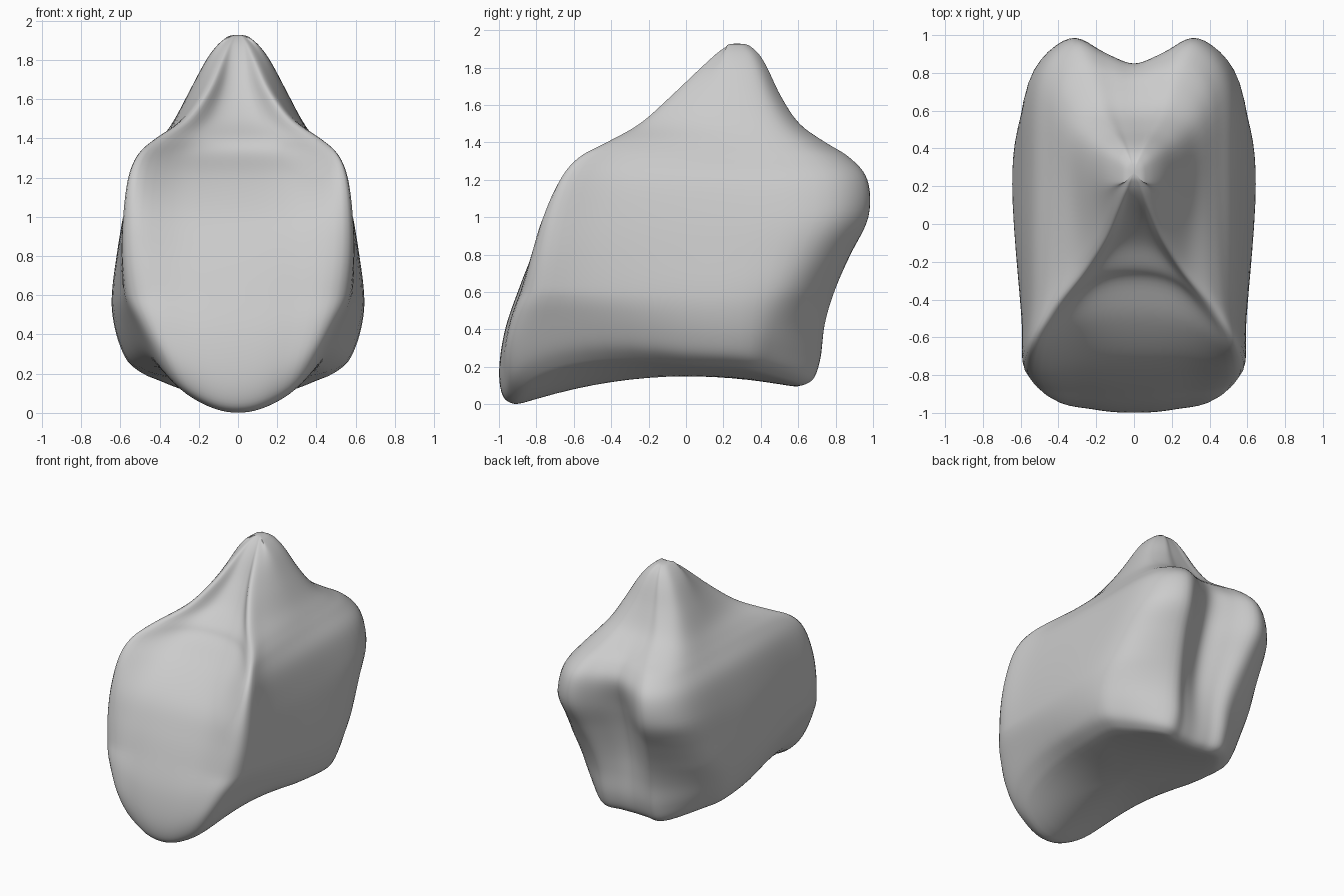
import bpy
import bmesh

cube = bpy.data.objects.get("Cube")
if cube:
    bpy.data.objects.remove(cube, do_unlink=True)

# Level outlines: height, front middle y, front rim y and x, side x, rear lobe x and y, rear notch y
LEVELS = [
    (0, -.9, -.8, .31, .47, .25, .6, .59),
    (.06, -.975, -.88, .37, .56, .26, .67, .65),
    (.2, -1, -.91, .43, .61, .26, .71, .68),
    (.4, -.97, -.88, .5, .64, .27, .735, .68),
    (.6, -.9, -.84, .54, .645, .29, .79, .69),
    (.8, -.82, -.8, .565, .62, .32, .88, .73),
    (1, -.71, -.755, .565, .585, .34, .98, .79),
    (1.2, -.5, -.68, .545, .53, .33, .97, .85),
    (1.32, -.3, -.58, .5, .45, .29, .87, .8),
    (1.4, -.23, -.43, .41, .39, .24, .74, .71),
    (1.5, -.1, -.25, .26, .32, .19, .6, .59),
    (1.65, .02, -.08, .15, .24, .13, .5, .5),
    (1.8, .115, .08, .085, .16, .08, .43, .43),
    (1.88, .18, .17, .05, .1, .05, .38, .38),
    (1.925, .24, .235, .02, .045, .02, .325, .325),
]
PEAK = (0, .28, 1.94)
STEPS = 6


def mix(a, b, t):
    return a + (b - a) * t


def spline(p, q, r, s, t):
    """Smooth curve from q to r for tuples of any length."""
    return tuple(b + .5 * t * (c - a + t * (2 * a - 5 * b + 4 * c - d
                 + t * (3 * (b - c) + d - a))) for a, b, c, d in zip(p, q, r, s))


def refine(points, closed):
    """Add smooth in-between points to a list of tuples."""
    n = len(points)

    def pick(i):
        return points[i % n] if closed else points[min(max(i, 0), n - 1)]
    out = [spline(pick(i - 1), pick(i), pick(i + 1), pick(i + 2), k / STEPS)
           for i in range(n if closed else n - 1) for k in range(STEPS)]
    return out if closed else out + [points[-1]]


def underside(x, y):
    """Arched bottom surface that dips to the front lip."""
    arch = .15 - (.19 * y * y if y < 0 else .17 * y * y)
    return arch + x * x * (.25 + 1.05 * max(0, -y))


def outline(level):
    """Closed horizontal outline of one level, mirrored left to right."""
    z, front, rim_y, rim_x, side, lobe_x, lobe_y, notch = level
    wide = min(1, z)  # rear corners fill out with height
    half = [
        (rim_x * .5, mix(front, rim_y, .2)),
        (rim_x, rim_y),
        (mix(rim_x, side, .5), mix(rim_y, .25, .3)),
        (side, .22),
        (mix(lobe_x, side, mix(.68, .9, wide)), mix(.22, lobe_y, mix(.5, .71, wide))),
        (lobe_x, lobe_y),
        (lobe_x * .45, mix(lobe_y, notch, .55)),
    ]
    ring = [(0, front)] + half + [(0, notch)] + [(-x, y) for x, y in reversed(half)]
    fade = max(0, 1 - z / .6)
    return [(x, y, z + underside(x, y) * fade) for x, y in refine(ring, True)]


bm = bmesh.new()
rings = [outline(level) for level in refine(LEVELS, False)]

# Underside rings shrink towards the middle of the base
base = []
for k in range(1, 8):
    s = k / 8
    flat = [(x * s, mix(-.1, y, s)) for x, y, z in rings[0]]
    base.append([(x, y, underside(x, y)) for x, y in flat])
rows = [[bm.verts.new(p) for p in ring] for ring in base + rings]

# Skin between neighbouring rings
count = len(rows[0])
for low, high in zip(rows, rows[1:]):
    for i in range(count):
        j = (i + 1) % count
        bm.faces.new((low[i], low[j], high[j], high[i]))

# Close the base and the peak
bottom = bm.verts.new((0, -.1, underside(0, -.1)))
top = bm.verts.new(PEAK)
for i in range(count):
    j = (i + 1) % count
    bm.faces.new((bottom, rows[0][j], rows[0][i]))
    bm.faces.new((top, rows[-1][i], rows[-1][j]))
bmesh.ops.recalc_face_normals(bm, faces=bm.faces)

mesh = bpy.data.meshes.new("bone_body")
bm.to_mesh(mesh)
bm.free()
body = bpy.data.objects.new("bone_body", mesh)
bpy.context.collection.objects.link(body)

# Plain light grey surface
grey = bpy.data.materials.new("light_grey")
grey.use_nodes = True
colour = (.6, .6, .6, 1)
grey.diffuse_color = colour
grey.node_tree.nodes["Principled BSDF"].inputs["Base Color"].default_value = colour
mesh.materials.append(grey)

# Soften the skin slightly
soften = body.modifiers.new("soften", "SMOOTH")
soften.factor = .5
soften.iterations = 6
mesh.shade_smooth()
